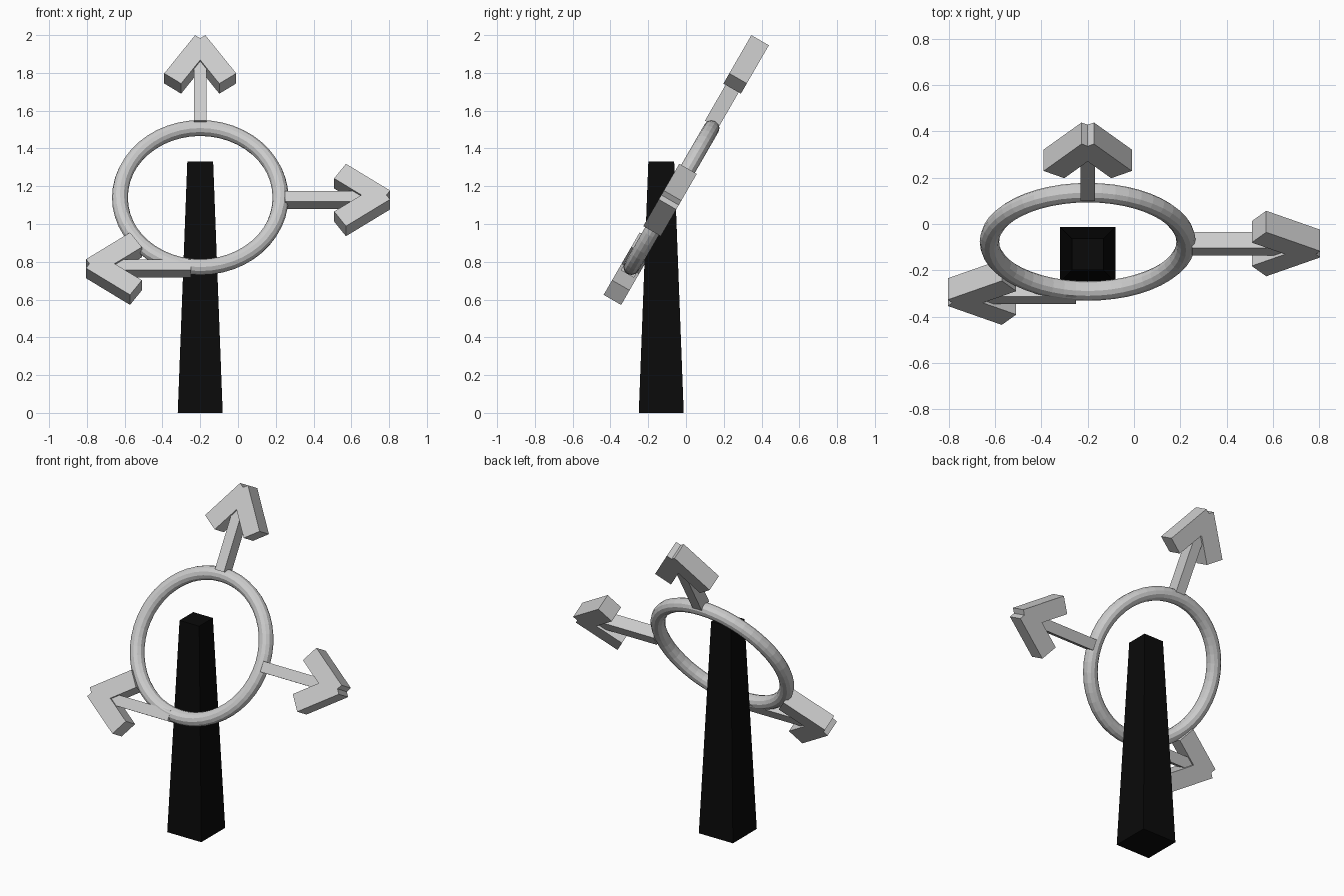
import bpy, bmesh, math
from mathutils import Matrix, Vector

if "Cube" in bpy.data.objects:
    bpy.data.objects.remove(bpy.data.objects["Cube"])

# Tilted frame shared by ring and arrows: local x = right, y = up the slope, z = front normal
FRAME = Matrix.Translation((-0.2, -0.077, 1.14)) @ Matrix.Rotation(math.radians(60), 4, 'X')


def prism(name, outline, thickness, matrix):
    """Extrude a 2D outline, centred on its plane."""
    bm = bmesh.new()
    face = bm.faces.new([bm.verts.new((x, y, -thickness / 2)) for x, y in outline])
    ext = bmesh.ops.extrude_face_region(bm, geom=[face])
    verts = [g for g in ext['geom'] if isinstance(g, bmesh.types.BMVert)]
    bmesh.ops.translate(bm, verts=verts, vec=(0, 0, thickness))
    bmesh.ops.recalc_face_normals(bm, faces=bm.faces)
    bm.transform(matrix)
    me = bpy.data.meshes.new(name)
    bm.to_mesh(me)
    bm.free()
    ob = bpy.data.objects.new(name, me)
    bpy.context.collection.objects.link(ob)
    return ob


def arrow(name, tip, angle, length):
    """Chevron head with notched tip plus a thinner shaft; tip at origin, pointing +y."""
    m = FRAME @ Matrix.Translation(tip) @ Matrix.Rotation(math.radians(angle), 4, 'Z')
    s, c = math.sin(math.radians(35)), math.cos(math.radians(35))
    peak = Vector((0.027, 0))
    wing = peak + 0.285 * Vector((s, -c))
    inner = wing + 0.109 * Vector((-c, -s))
    right = [peak, wing, inner]
    left = [Vector((-p.x, p.y)) for p in reversed(right)]
    notch = Vector((0, -peak.x * s / c))
    apex = Vector((0, inner.y + inner.x * c / s))
    prism(name + "_head", [notch] + right + [apex] + left, 0.107, m)
    w = 0.032
    prism(name + "_shaft", [(-w, -length), (w, -length), (w, -0.11), (-w, -0.11)], 0.08, m)


# Ring
bpy.ops.mesh.primitive_torus_add(major_segments=48, minor_segments=12,
                                 major_radius=0.425, minor_radius=0.042)
ring = bpy.context.object
ring.name = "ring"
ring.matrix_world = FRAME

# Three arrows: up the slope, right, and left along the ring's bottom
arrow("top_arrow", (0, 0.956, 0.01), 0, 0.515)
arrow("right_arrow", (1.005, -0.015, 0), -90, 0.555)
arrow("left_arrow", (-0.605, -0.435, 0), 90, 0.555)

# Tapered black post
b = 0.119
post = prism("post", [(-b, -b), (b, -b), (b, b), (-b, b)], 1.33,
             Matrix.Translation((-0.2, -0.131, 0.665)))
for v in post.data.vertices:
    if v.co.z > 0.6:
        v.co.x = -0.2 + (v.co.x + 0.2) * 0.575
        v.co.y = -0.131 + (v.co.y + 0.131) * 0.575
black = bpy.data.materials.new("black")
black.diffuse_color = (0.003, 0.003, 0.003, 1)
black.use_nodes = True
black.node_tree.nodes["Principled BSDF"].inputs["Base Color"].default_value = black.diffuse_color
post.data.materials.append(black)
